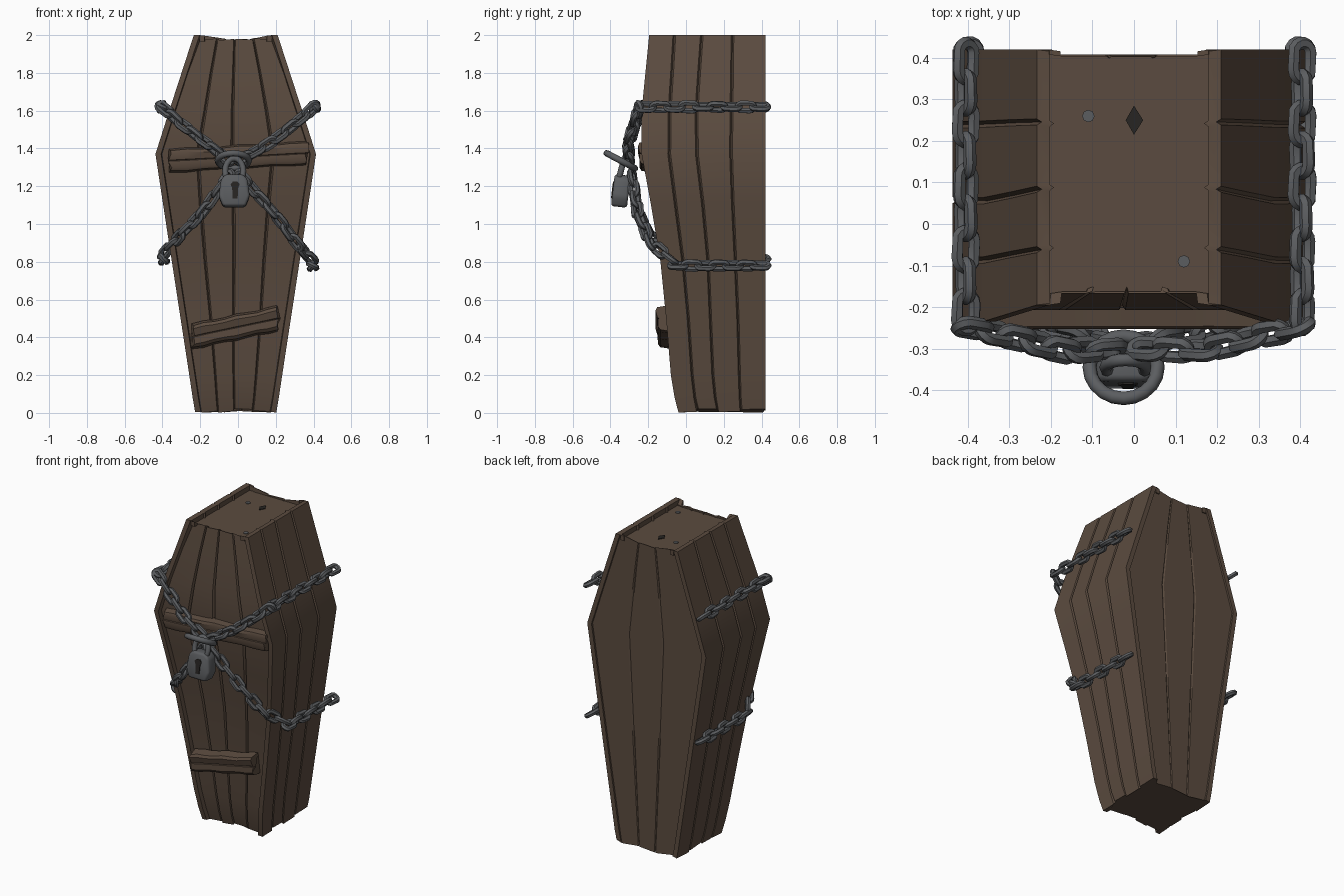
import bpy, bmesh, math, random
from mathutils import Vector, Matrix

if "Cube" in bpy.data.objects:
    bpy.data.objects.remove(bpy.data.objects["Cube"])
random.seed(4)


def material(name, rgb):
    m = bpy.data.materials.new(name)
    m.diffuse_color = (*rgb, 1)
    m.use_nodes = True
    m.node_tree.nodes["Principled BSDF"].inputs["Base Color"].default_value = m.diffuse_color
    return m


WOOD = material("old_wood", (0.105, 0.071, 0.050))
IRON = material("dull_iron", (0.105, 0.110, 0.117))
DARK = material("dark_hole", (0.02, 0.018, 0.016))


def finish(bm, name, mat, angle=35):
    bmesh.ops.recalc_face_normals(bm, faces=bm.faces)
    me = bpy.data.meshes.new(name)
    bm.to_mesh(me)
    bm.free()
    me.materials.append(mat)
    ob = bpy.data.objects.new(name, me)
    bpy.context.collection.objects.link(ob)
    bpy.ops.object.select_all(action='DESELECT')
    ob.select_set(True)
    bpy.context.view_layer.objects.active = ob
    bpy.ops.object.shade_smooth_by_angle(angle=math.radians(angle))
    return ob


def bridge(bm, rings, closed=False):
    n = len(rings[0])
    pairs = list(zip(rings, rings[1:])) + ([(rings[-1], rings[0])] if closed else [])
    for a, b in pairs:
        for i in range(n):
            bm.faces.new((a[i], a[(i + 1) % n], b[(i + 1) % n], b[i]))


# Coffin body: a grooved, rimmed cross-section lofted upwards
CX, BACK = -0.012, 0.42


def with_grooves(a, b, fractions, gap, depth):
    """Points from a to b with plank grooves; depth is an inward 2D vector."""
    a, b, d = Vector(a), Vector(b), Vector(depth)
    pts = [a]
    for f in fractions:
        pts += [a.lerp(b, f - gap), a.lerp(b, f) + d, a.lerp(b, f + gap)]
    return pts + [b]


def section(w, f, z):
    k = 0.006 * math.sin(z * 5)
    r, d = 0.03, 0.028
    lid = with_grooves((-w + r + .004, f + d), (w - r - .004, f + d),
                       (0.24 + k, 0.48 - k, 0.75 + k), 0.012, (0, 0.012))
    right = with_grooves((w, f), (w, BACK), (0.22 + k, 0.45 - k, 0.72 + k), 0.012, (-0.012, 0))
    back = with_grooves((w - r, BACK - .012), (-w + r, BACK - .012), (0.33, 0.64), 0.012, (0, -0.005))
    left = [Vector((-p.x, p.y)) for p in reversed(right)]
    pts = [Vector((-w + r, f))] + lid + [Vector((w - r, f))] + right
    pts += [Vector((w - r, BACK))] + back + [Vector((-w + r, BACK))] + left
    return pts


# height, half width, front edge
LEVELS = [(0.0, .215, -.04), (0.08, .228, -.06), (0.2, .246, -.08), (0.5, .292, -.105),
          (0.8, .338, -.135), (1.1, .384, -.185), (1.37, .425, -.235),
          (1.6, .352, -.235), (1.8, .287, -.215), (2.0, .222, -.195)]
bm = bmesh.new()
rings = []
for z, w, f in LEVELS:
    ring = []
    for p in section(w, f, z):
        zz = z
        if z == 0:
            zz = random.uniform(0.0, 0.025)
        elif z == 2.0 and abs(p.x) < w - 0.031:
            zz = 1.978 + random.uniform(-.006, .006)
        ring.append(bm.verts.new((p.x + CX, p.y, zz)))
    rings.append(ring)
# Sunken top between the side walls
inner = []
for v in rings[-1]:
    inner.append(bm.verts.new(((v.co.x - CX) * .86 + CX, v.co.y + (.004 if v.co.y < .1 else -.004), v.co.z - .003)))
floor = [bm.verts.new((v.co.x, v.co.y, 1.966)) for v in inner]
rings += [inner, floor]
bridge(bm, rings)
bm.faces.new(floor)
bm.faces.new(list(reversed(rings[0])))
finish(bm, "coffin_body", WOOD, 28)


# Nailed cross planks with rough ends
def plank(name, x0, x1, z0, z1, height, y, thick, lean):
    bm = bmesh.new()
    rings = []
    n = 9
    for i in range(n):
        t = i / (n - 1)
        x = x0 + (x1 - x0) * t
        zc = z0 + (z1 - z0) * t
        h = height / 2 * (1 + 0.07 * math.sin(i * 1.9))
        ring = []
        prof = [(-1, 1), (-.85, -.7), (-.6, -1), (-.05, -.85), (0, -.6), (.05, -.85), (.6, -1), (.85, -.7), (1, 1)]
        for a, b in prof:
            dx = random.uniform(-.012, .012) if i in (0, n - 1) else 0
            ring.append(bm.verts.new((x + dx, y + b * thick / 2 - a * h * lean, zc + a * h)))
        rings.append(ring)
    bridge(bm, rings)
    bm.faces.new(rings[0])
    bm.faces.new(rings[-1])
    finish(bm, name, WOOD)


plank("upper_plank", -.36, .365, 1.335, 1.375, .125, -.222, .055, .1)
plank("lower_plank", -.24, .215, .405, .50, .135, -.118, .075, .15)


# Chains: stadium links, each turned a quarter from the last
def add_link(bm, mat, length=.118, width=.066, wire=.0155):
    rings = []
    n, sides = 14, 6
    r = width / 2 - wire * .6
    s = length / 2 - r - wire
    for i in range(n):
        a = 2 * math.pi * (i + .5) / n
        out = Vector((math.cos(a), math.sin(a), 0))
        c = out * r + Vector((math.copysign(s, out.x), 0, 0))
        ring = []
        for j in range(sides):
            b = 2 * math.pi * j / sides
            p = c + out * wire * math.cos(b) + Vector((0, 0, wire * math.sin(b)))
            ring.append(bm.verts.new(mat @ p))
        rings.append(ring)
    bridge(bm, rings, True)


def chain(name, points, step=.072):
    pts = [Vector(p) for p in points]
    total = sum((b - a).length for a, b in zip(pts, pts[1:]))
    count = max(2, round(total / step))
    bm = bmesh.new()
    for k in range(count):
        d = total * (k + .5) / count
        for a, b in zip(pts, pts[1:]):
            seg = (b - a).length
            if d <= seg:
                break
            d -= seg
        t = (b - a).normalized()
        up = Vector((0, 0, 1)) if abs(t.y) > .8 else Vector((0, 1, 0))
        side = t.cross(up).normalized()
        up = side.cross(t)
        rot = Matrix((t, side, up)).transposed().to_4x4()
        turn = Matrix.Rotation(math.radians(35 + 90 * (k % 2) + random.uniform(-12, 12)), 4, 'X')
        add_link(bm, Matrix.Translation(a.lerp(b, d / seg)) @ rot @ turn)
    finish(bm, name, IRON, 50)


for s, label in ((-1, "left"), (1, "right")):
    low = .835 if s < 0 else .80
    chain(label + "_upper_side_chain", [(s * .405, .43, 1.62), (s * .405, -.25, 1.62)])
    chain(label + "_lower_side_chain", [(s * .395, .43, low - .02), (s * .395, -.08, low - .02)])
    chain(label + "_upper_front_chain", [(s * .415, -.245, 1.63), (s * .3, -.27, 1.53),
                                         (s * .17, -.305, 1.43), (s * .02 - .02, -.30, 1.33)])
    chain(label + "_lower_front_chain", [(s * .40, -.06, low), (s * .31, -.19, low + .10),
                                         (s * .19, -.255, 1.06), (s * .02 - .02, -.29, 1.27)])


# Padlock: tapered body, shackle ring, connecting loop and keyhole
def slab(name, pts, center, depth, mat, bevel=0, tilt=0):
    bm = bmesh.new()
    face = bm.faces.new([bm.verts.new((x, -depth / 2, z)) for x, z in pts])
    res = bmesh.ops.extrude_face_region(bm, geom=[face])
    bmesh.ops.translate(bm, vec=(0, depth, 0), verts=[v for v in res['geom'] if isinstance(v, bmesh.types.BMVert)])
    if bevel:
        bmesh.ops.bevel(bm, geom=bm.edges[:], offset=bevel, segments=2, affect='EDGES', profile=.5)
    bm.transform(Matrix.Translation(center) @ Matrix.Rotation(tilt, 4, 'X'))
    return finish(bm, name, mat, 50)


def torus(name, center, rx, ry, wire, tilt):
    bm = bmesh.new()
    rings = []
    for i in range(20):
        a = 2 * math.pi * i / 20
        out = Vector((math.cos(a), math.sin(a), 0))
        c = Vector((rx * out.x, ry * out.y, 0))
        rings.append([bm.verts.new(c + out * wire * math.cos(b) + Vector((0, 0, wire * math.sin(b))))
                      for b in (math.pi * j / 4 for j in range(8))])
    bridge(bm, rings, True)
    bm.transform(Matrix.Translation(center) @ Matrix.Rotation(math.radians(tilt), 4, 'X'))
    finish(bm, name, IRON, 60)


slab("padlock_body", [(-.082, -.03), (-.06, -.085), (.06, -.085), (.082, -.03), (.07, .06), (.045, .085), (-.045, .085),
     (-.07, .06)], (-.02, -.345, 1.175), .085, IRON, .014, -.12)
slab("keyhole", [(-.013, -.045), (.013, -.045), (.016, .01), (.024, .03), (.012, .045), (-.012, .045), (-.024, .03),
     (-.016, .01)], (-.015, -.388, 1.18), .008, DARK, 0, -.12)
torus("shackle_ring", (-.025, -.345, 1.335), .082, .085, .017, -28)
torus("shackle_loop", (-.02, -.345, 1.28), .048, .07, .016, 75)


# Knot hole and nail heads on the top
slab("knot_hole", [(-.02, 0), (0, -.035), (.022, 0), (0, .035)], (0, .25, 1.967), .006, DARK, 0, math.pi / 2)
for i, (x, y) in enumerate(((-.11, .26), (.12, -.09))):
    slab("nail_head_%d" % (i + 1), [(.015 * math.cos(k * math.pi / 4), .015 * math.sin(k * math.pi / 4)) for k in range(8)],
         (x, y, 1.967), .006, IRON, 0, math.pi / 2)
